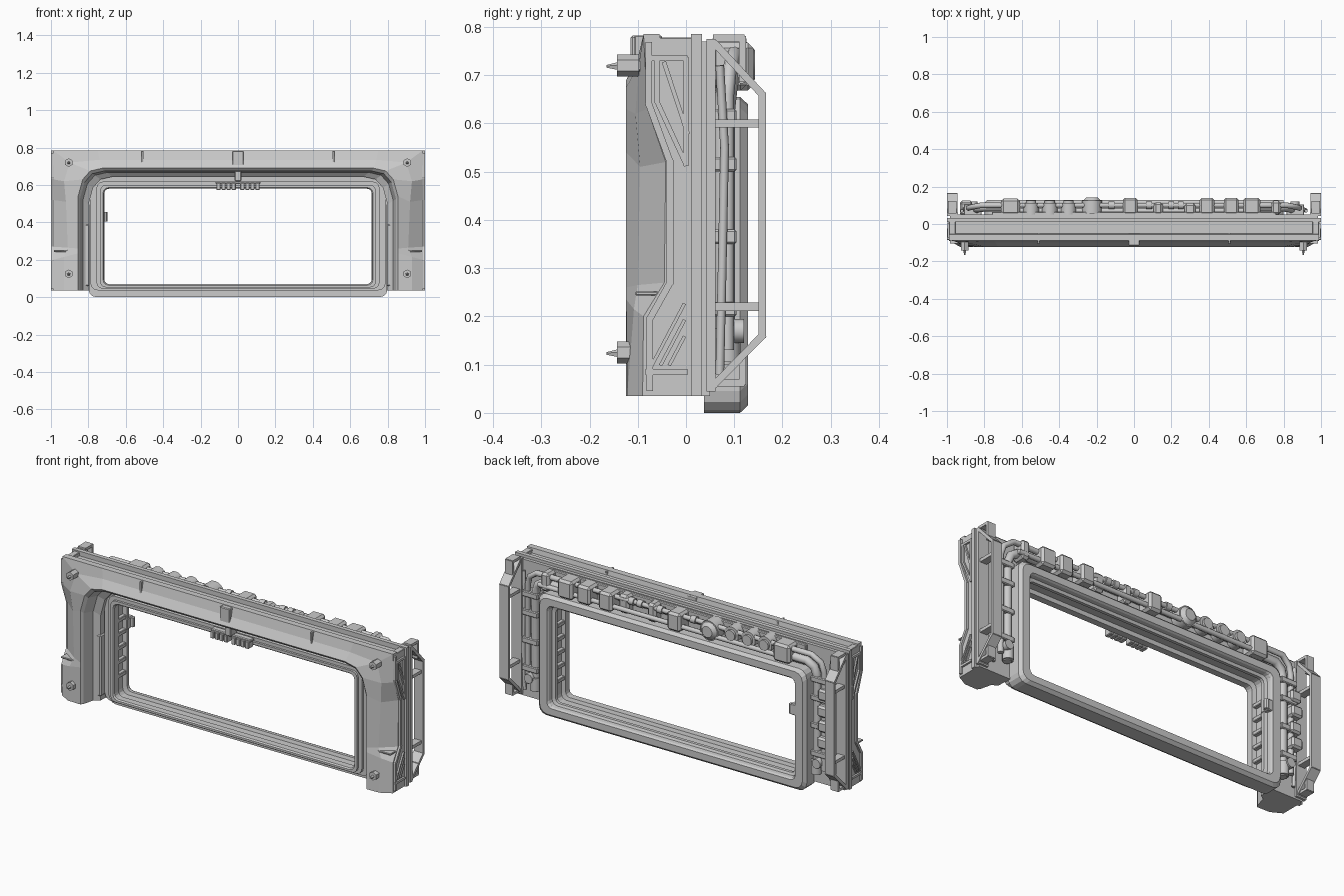
import bpy, bmesh, math
from mathutils import Vector

if "Cube" in bpy.data.objects:
    bpy.data.objects.remove(bpy.data.objects["Cube"])


def finish(name, bm, mirror=False, bevel=0, smooth=False):
    bmesh.ops.recalc_face_normals(bm, faces=bm.faces)
    me = bpy.data.meshes.new(name)
    bm.to_mesh(me)
    bm.free()
    ob = bpy.data.objects.new(name, me)
    bpy.context.collection.objects.link(ob)
    if bevel:
        b = ob.modifiers.new("bevel", 'BEVEL')
        b.width, b.segments = bevel, 1
    if mirror:
        m = ob.modifiers.new("mirror", 'MIRROR')
        m.use_clip = True
    if smooth:
        for p in me.polygons:
            p.use_smooth = len(p.vertices) == 4
    return ob


def loft(name, sections, closed_path, mirror=False):
    """Skin a closed cross-section whose every corner is a path of points."""
    bm = bmesh.new()
    rows = [[bm.verts.new(p) for p in s] for s in sections]
    n, m = len(rows), len(rows[0])
    for i in range(n):
        a, b = rows[i], rows[(i + 1) % n]
        for j in range(m if closed_path else m - 1):
            k = (j + 1) % m
            bm.faces.new((a[j], a[k], b[k], b[j]))
    if not closed_path:
        bm.faces.new([r[0] for r in rows])
    return finish(name, bm, mirror)


def box(name, x, y, z, mirror=False, bevel=0.004):
    bm = bmesh.new()
    bmesh.ops.create_cube(bm, size=1)
    for v in bm.verts:
        v.co = [lo + (c + .5) * (hi - lo) for c, (lo, hi) in zip(v.co, (x, y, z))]
    return finish(name, bm, mirror, bevel)


def strip(name, pts, w, x0, x1):
    """Flat bars following (y, z) points, mirrored to both ends."""
    bm = bmesh.new()
    for p, q in zip(pts, pts[1:]):
        p, q = Vector(p), Vector(q)
        d = (q - p).normalized()
        n = Vector((-d.y, d.x)) * w / 2
        ring = [p + n - d * w * .3, q + n + d * w * .3, q - n + d * w * .3, p - n - d * w * .3]
        lo, hi = [[bm.verts.new((x, c.x, c.y)) for c in ring] for x in (x0, x1)]
        bm.faces.new(lo)
        bm.faces.new(hi)
        for i in range(4):
            bm.faces.new((lo[i], lo[i - 1], hi[i - 1], hi[i]))
    return finish(name, bm, True)


def cyl(name, c, r, depth, axis='Y', sides=12, r2=None, mirror=False):
    bm = bmesh.new()
    bmesh.ops.create_cone(bm, cap_ends=True, segments=sides, radius1=r,
                          radius2=r if r2 is None else r2, depth=depth)
    d = {'X': Vector((1, 0, 0)), 'Y': Vector((0, -1, 0)), 'Z': Vector((0, 0, 1))}[axis]
    bm.transform(Vector((0, 0, 1)).rotation_difference(d).to_matrix().to_4x4())
    bmesh.ops.translate(bm, verts=bm.verts, vec=c)
    return finish(name, bm, mirror, 0, sides > 8)


def tube(name, pts, r, mirror=False):
    cu = bpy.data.curves.new(name, 'CURVE')
    cu.dimensions, cu.bevel_depth, cu.bevel_resolution, cu.use_fill_caps = '3D', r, 2, True
    sp = cu.splines.new('POLY')
    sp.points.add(len(pts) - 1)
    for p, co in zip(sp.points, pts):
        p.co = (*co, 1)
    ob = bpy.data.objects.new(name, cu)
    bpy.context.collection.objects.link(ob)
    bpy.ops.object.select_all(action='DESELECT')
    bpy.context.view_layer.objects.active = ob
    ob.select_set(True)
    bpy.ops.object.convert(target='MESH')
    if mirror:
        bpy.context.object.modifiers.new("mirror", 'MIRROR')


def arch(hw, top, y):
    """Right half of the doorway outline, bottom to top centre."""
    p = [(hw, .035), (hw, .235), (hw, .26), (hw, top - .15), (hw - .025, top - .06),
         (hw - .065, top - .015), (hw - .13, top), (.51, top), (0, top)]
    return [(x, y, z) for x, z in p]


def outer(x, ys, top=.785):
    p = [(x, .035), (x, .2), (x, .27), (x, .52), (x, .63), (x, top),
         (.75, top), (.51, top), (0, top)]
    return [(a, y, z) for (a, z), y in zip(p, ys)]


# front arch: pillars and lintel in one skin, with a shallow trough along the top
mid = [(.93, -.122, .035), (.93, -.108, .215), (.91, -.10, .265), (.92, -.095, .51),
       (.93, -.105, .62), (.90, -.098, .72), (.74, -.10, .735), (.51, -.10, .735), (0, -.10, .735)]
loft("front_arch", [
    outer(.988, [.012] * 9, .76),
    outer(.988, [-.045, -.045, -.02, -.02, -.045, -.05, -.05, -.05, -.05], .76),
    outer(.988, [-.055, -.055, -.03, -.03, -.055, -.055, -.055, -.055, -.055]),
    outer(.988, [-.09, -.088, -.045, -.042, -.08, -.088, -.088, -.088, -.088]),
    mid, arch(.855, .69, -.124), arch(.845, .675, -.11), arch(.83, .667, -.05),
    arch(.80, .645, -.03), arch(.80, .645, .012)], False, True)
box("trough_end", (.955, .988), (-.06, .015), (.74, .778), True, .002)

# flange plates behind the arch
loft("flange", [outer(1, [.01] * 9), outer(1, [.033] * 9),
                arch(.795, .635, .033), arch(.795, .635, .01)], False, True)
loft("back_plate", [outer(.985, [.033] * 9, .77), outer(.985, [.05] * 9, .77),
                    arch(.78, .63, .05), arch(.78, .63, .033)], False, True)


# stepped window frame, a deep tunnel reaching forward inside the arch
def rounded(hw, z0, z1, y, r):
    out = []
    for k, (cx, cz) in enumerate([(hw - r, z1 - r), (r - hw, z1 - r), (r - hw, z0 + r), (hw - r, z0 + r)]):
        for i in range(4):
            a = math.pi / 2 * (k + i / 3)
            out.append((cx + r * math.cos(a), y, cz + r * math.sin(a)))
    return out


frame = [(.80, 0, .655, .037, .045), (.80, 0, .655, .112, .045), (.785, .015, .64, .128, .045),
         (.742, .05, .603, .128, .03), (.735, .056, .597, .118, .03), (.732, .058, .594, .098, .03),
         (.715, .07, .58, .092, .025), (.715, .07, .58, .075, .025), (.738, .053, .60, .07, .03),
         (.738, .053, .60, .01, .03), (.716, .07, .58, .005, .025), (.716, .07, .58, -.03, .025),
         (.722, .064, .586, -.037, .03), (.737, .053, .60, -.037, .03), (.737, .053, .60, -.025, .03),
         (.757, .045, .618, -.025, .035), (.757, .045, .618, -.01, .035),
         (.79, .037, .645, -.01, .04), (.79, .037, .645, .037, .04)]
loft("window_frame", [rounded(*f) for f in frame], True)
for i in range(5):
    z = .16 + i * .075
    box(f"frame_rung_{i}", (.718, .745), (.008, .072), (z, z + .022), True, .003)
box("frame_latch", (-.75, -.712), (.07, .125), (.40, .46))
cyl("latch_knob", (-.712, .115, .43), .014, .05, 'Z', 8)

# lintel centre bracket, panel joints and teeth
box("centre_bracket", (-.03, .03), (-.115, -.05), (.70, .782))
box("bracket_hanger", (-.018, .018), (-.09, -.03), (.62, .69))
for x in (-.51, .51):
    box("lintel_joint", (x - .006, x + .006), (-.107, -.05), (.685, .782), bevel=.002)
box("teeth_rail", (-.12, .12), (-.065, -.03), (.605, .62))
for i in range(4):
    box(f"tooth_{i}", (.012 + i * .027, .034 + i * .027), (-.075, -.035), (.573, .612), True, .003)

# pillar details
box("pillar_joint_band", (.86, .985), (-.105, -.05), (.243, .252), True, .002)
box("reveal_panel", (.793, .835), (-.04, .02), (.06, .39), True, .006)
for z in (.72, .125):
    cyl("bolt", (.905, -.12, z), .023, .045, sides=6, mirror=True)
    cyl("bolt_shank", (.905, -.098, z), .016, .05, sides=6, mirror=True)
    cyl("bolt_tip", (.905, -.153, z - .002), .009, .024, sides=5, r2=.003, mirror=True)

# ribs on the outer ends of the pillars
strip("end_rib", [(-.077, .765), (-.077, .64), (-.033, .52), (-.033, .27), (-.075, .195), (-.075, .05)], .014, .985, .999)
strip("end_brace", [(-.06, .735), (-.06, .645), (0, .515), (0, .735)], .01, .985, .998)
strip("end_brace_diagonal", [(-.045, .725), (.003, .58)], .009, .985, .997)
for i in range(3):
    y = -.07 + i * .018
    strip(f"foot_brace_{i}", [(y, .10), (-.004, .225 - i * .034)], .007, .985, .997)
strip("foot_bars", [(-.08, .085), (0, .085)], .012, .985, .998)
strip("head_bar", [(-.08, .735), (0, .735)], .012, .985, .998)

# guard trusses behind each end
strip("guard_rail", [(.06, .765), (.158, .66), (.158, .16), (.06, .06)], .015, .945, 1)
strip("guard_post", [(.052, .05), (.052, .77)], .018, .94, 1)
strip("guard_top_gusset", [(.06, .777), (.117, .777), (.117, .69)], .014, .95, .995)
strip("guard_bottom_gusset", [(.06, .062), (.117, .062), (.117, .12)], .014, .95, .995)
for z in (.22, .60):
    strip("guard_rung", [(.06, z), (.15, z)], .017, .95, .99)

# equipment along the sides
tube("side_pipe_outer", [(.885, .085, .13), (.885, .085, .66), (.87, .09, .71), (.82, .10, .745), (.66, .10, .745)], .015, True)
tube("side_pipe_inner", [(.84, .08, .10), (.84, .08, .63), (.825, .085, .675), (.785, .09, .70), (.66, .09, .70)], .022, True)
tube("cable", [(.915, .07, .08), (.92, .075, .3), (.91, .08, .55), (.92, .07, .72)], .009, True)
for z in (.2, .35, .5, .6):
    box("pipe_clamp", (.815, .91), (.045, .105), (z, z + .03), True)
cyl("pipe_valve", (.84, .085, .14), .028, .07, 'Z', 10, mirror=True)
cyl("valve_wheel", (.86, .105, .17), .025, .03, 'Y', 10, mirror=True)
for i in range(4):
    box(f"side_unit_{i}", (-.93, -.865), (.045, .125 - .008 * (i % 2)), (.26 + i * .085, .32 + i * .085), bevel=.01)

# equipment along the top of the back
tube("top_pipe_rear", [(-.70, .115, .695), (.80, .115, .695)], .013)
tube("top_pipe_upper", [(-.70, .10, .745), (.70, .10, .745)], .013)
tube("top_pipe_low", [(-.66, .07, .725), (.66, .07, .725)], .014)
box("equipment_tray", (-.76, .76), (.045, .065), (.655, .765))
for i, (x, w, y) in enumerate([(-.66, .10, .135), (-.02, .08, .14), (.13, .05, .115), (.30, .06, .11),
                               (.39, .08, .14), (.52, .08, .14), (.63, .09, .14), (.76, .05, .125)]):
    box(f"equipment_box_{i}", (x - w / 2, x + w / 2), (.05, y), (.668, .768), bevel=.012)
for i, x in enumerate((-.55, -.45, -.35)):
    cyl(f"canister_{i}", (x, .08, .73), .042, .065, sides=14)
    cyl(f"canister_cap_{i}", (x, .115, .73), .028, .02, sides=14)
cyl("pressure_tank", (-.225, .09, .722), .054, .07, sides=14)
cyl("tank_cap", (-.225, .133, .722), .03, .02, sides=14, r2=.05)
for x in (-.12, .08, .2, .25):
    cyl("pipe_coupling", (x, .10, .745), .02, .03, 'X', 10)
